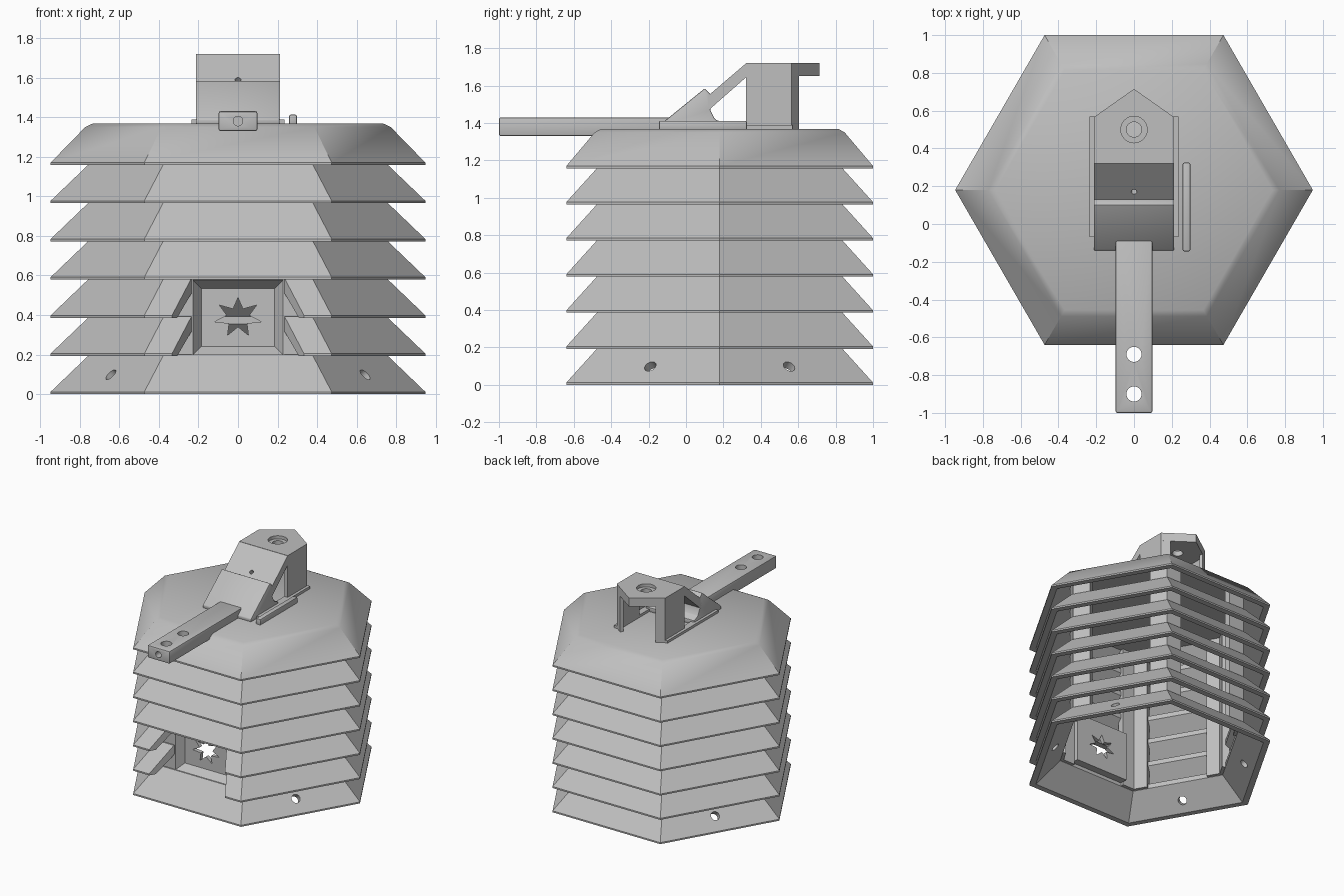
import bpy, bmesh
from math import cos, sin, pi, radians
from mathutils import Vector, Matrix

if "Cube" in bpy.data.objects:
    bpy.data.objects.remove(bpy.data.objects["Cube"], do_unlink=True)

CY = 0.18            # hexagon centre in y
PITCH = 0.193        # louver spacing
OPEN = 0.235         # half width of the opening in every wall
C30 = cos(pi / 6)

grey = bpy.data.materials.new("light_grey")
grey.use_nodes = True
grey.diffuse_color = (0.52, 0.52, 0.52, 1)
grey.node_tree.nodes["Principled BSDF"].inputs["Base Color"].default_value = (0.52, 0.52, 0.52, 1)


def finish(name, bm):
    bmesh.ops.remove_doubles(bm, verts=bm.verts, dist=1e-5)
    bmesh.ops.recalc_face_normals(bm, faces=bm.faces)
    mesh = bpy.data.meshes.new(name)
    bm.to_mesh(mesh)
    bm.free()
    mesh.materials.append(grey)
    ob = bpy.data.objects.new(name, mesh)
    bpy.context.collection.objects.link(ob)
    return ob


def prism(name, pts, axis, lo, hi):
    """Extrude a 2D outline along x (pts are y,z), y (x,z) or z (x,y)."""
    place = {"x": lambda a, b, t: (t, a, b), "y": lambda a, b, t: (a, t, b),
             "z": lambda a, b, t: (a, b, t)}[axis]
    bm = bmesh.new()
    rings = [[bm.verts.new(place(a, b, t)) for a, b in pts] for t in (lo, hi)]
    n = len(pts)
    bm.faces.new(rings[0])
    bm.faces.new(rings[1])
    for i in range(n):
        j = (i + 1) % n
        bm.faces.new((rings[0][i], rings[0][j], rings[1][j], rings[1][i]))
    return finish(name, bm)


def box(name, x0, x1, y0, y1, z0, z1):
    return prism(name, [(x0, y0), (x1, y0), (x1, y1), (x0, y1)], "z", z0, z1)


def hex_sweep(name, profile, z):
    """Sweep a closed (apothem, height) profile round the hexagon."""
    bm = bmesh.new()
    rings = []
    for k in range(6):
        c, s = cos(k * pi / 3) / C30, sin(k * pi / 3) / C30
        rings.append([bm.verts.new((a * c, CY + a * s, z + h)) for a, h in profile])
    n = len(profile)
    for k in range(6):
        r, q = rings[k], rings[(k + 1) % 6]
        for i in range(n):
            j = (i + 1) % n
            bm.faces.new((r[i], q[i], q[j], r[j]))
    bmesh.ops.remove_doubles(bm, verts=bm.verts, dist=1e-5)
    bmesh.ops.dissolve_degenerate(bm, edges=bm.edges, dist=1e-5)
    return finish(name, bm)


def cylinder(pos, direction, r, depth):
    bm = bmesh.new()
    turn = Vector(direction).to_track_quat("Z", "Y").to_matrix().to_4x4()
    bmesh.ops.create_cone(bm, cap_ends=True, segments=32, radius1=r, radius2=r,
                          depth=depth, matrix=Matrix.Translation(pos) @ turn)
    return finish("cutter", bm)


def apply_modifier(ob, mod):
    bpy.ops.object.select_all(action="DESELECT")
    bpy.context.view_layer.objects.active = ob
    ob.select_set(True)
    bpy.ops.object.modifier_apply(modifier=mod.name)


def cut(ob, *cutters):
    for c in cutters:
        c.hide_render = True
        mod = ob.modifiers.new("cut", "BOOLEAN")
        mod.operation, mod.solver, mod.object = "DIFFERENCE", "EXACT", c
        apply_modifier(ob, mod)
        bpy.data.objects.remove(c, do_unlink=True)


def bevel(ob, width, segments=2):
    mod = ob.modifiers.new("bevel", "BEVEL")
    mod.width, mod.segments = width, segments
    apply_modifier(ob, mod)


# Louvers: thin sloping hexagonal skirts
slat = [(0.775, 0), (0.82, 0), (0.82, 0.012), (0.65, 0.2), (0.61, 0.2), (0.61, 0.163)]
for i in range(6):
    louver = hex_sweep(f"louver_{i + 1}", slat, i * PITCH)
    if i == 0:
        # Fixing holes in the four side walls
        for k in (-1, 1, 5, 7):
            a = k * pi / 6
            pos = (0.725 * cos(a), CY + 0.725 * sin(a), 0.083)
            cut(louver, cylinder(pos, (cos(a), sin(a), 0.9), 0.033, 0.2))
    if i in (1, 2):
        # Flared gap for the front window
        flare = [(-OPEN, -0.3), (-OPEN, -0.47), (-0.345, -0.66),
                 (0.345, -0.66), (OPEN, -0.47), (OPEN, -0.3)]
        cut(louver, prism("cutter", flare, "z", 0.15, 0.62))

# Roof: the top skirt closed by a flat lid
hex_sweep("roof", [(0.775, 0), (0.82, 0), (0.82, 0.012), (0.668, 0.192), (0.635, 0.21),
                   (0, 0.21), (0, 0.165), (0.61, 0.165)], 6 * PITCH)

# Corner posts: V-shaped walls joining the louvers
R_OUT, THICK = 0.64 / C30, 0.055
for k in range(6):
    corner = [Vector((cos((k + d) * pi / 3), sin((k + d) * pi / 3))) * R_OUT for d in (-1, 0, 1)]
    mid = corner[1]
    wing = R_OUT / 2 - OPEN
    outline = [mid]
    inner = [mid * ((0.64 - THICK) / 0.64)]
    ends = []
    for other in (corner[0], corner[2]):
        p = mid + (other - mid).normalized() * wing
        ends.append((p, p - (mid + other).normalized() * THICK))
    outline = [ends[0][0], mid, ends[1][0], ends[1][1], inner[0], ends[0][1]]
    prism(f"corner_post_{k + 1}", [(p.x, p.y + CY) for p in outline], "z", 0.165, 1.34)

# Front window: dished panel with a leaf-shaped hole
panel = box("window_panel", -0.236, 0.236, -0.462, -0.37, 0.19, 0.585)
bm = bmesh.new()
bm.from_mesh(panel.data)
bm.faces.ensure_lookup_table()
front = min(bm.faces, key=lambda f: f.calc_center_median().y)
bmesh.ops.inset_region(bm, faces=[front], thickness=0.012)
bmesh.ops.inset_region(bm, faces=[front], thickness=0.06)
bmesh.ops.translate(bm, verts=front.verts, vec=(0, 0.06, 0))
bm.to_mesh(panel.data)
bm.free()
leaf = []
for i in range(14):
    a = pi / 2 + i * pi / 7
    r = 0.105 if i % 2 == 0 else 0.05
    leaf.append((1.15 * r * cos(a), 0.388 + 0.95 * r * sin(a)))
cut(panel, prism("cutter", leaf, "y", -0.6, -0.2))

# Mounting arm with two through holes and an end hole
arm = box("mounting_arm", -0.098, 0.098, -1.0, -0.06, 1.33, 1.43)
bevel(arm, 0.01)
cut(arm, cylinder((0, -0.69, 1.38), (0, 0, 1), 0.04, 0.3),
    cylinder((0, -0.9, 1.38), (0, 0, 1), 0.04, 0.3),
    cylinder((0, -1.0, 1.38), (0, 1, 0), 0.024, 0.12))

# Bracket: sloped socket, thin sloped plate, pointed top
W = 0.213
socket = prism("bracket_socket", [(-0.14, 1.365), (-0.14, 1.39), (0.1, 1.585), (0.13, 1.555),
                                  (0.13, 1.47), (0.155, 1.42), (0.2, 1.4), (0.2, 1.365)], "x", -W, W)
bevel(socket, 0.006)
plate = prism("bracket_slope", [(0.1, 1.53), (0.322, 1.72), (0.322, 1.645), (0.1, 1.45)], "x", -W, W)
cut(plate, cylinder((0, 0.17, 1.59), (0, -0.65, 0.76), 0.015, 0.3))
top = prism("bracket_top", [(-W, 0.32), (W, 0.32), (W, 0.565), (0, 0.715), (-W, 0.565)], "z", 1.652, 1.72)
cut(top, cylinder((0, 0.5, 1.72), (0, 0, 1), 0.07, 0.05),
    cylinder((0, 0.5, 1.7), (0, 0, 1), 0.04, 0.3))

# Bracket legs and foot rails on both sides
leg = [(W, 0.32), (W, 0.565), (0.155, 0.605), (0.14, 0.585), (0.183, 0.55), (0.183, 0.32)]
for side, s in (("left", 1), ("right", -1)):
    prism(f"bracket_leg_{side}", [(s * x, y) for x, y in leg], "z", 1.365, 1.66)
    box(f"foot_rail_{side}", s * 0.183, s * 0.235, -0.07, 0.57, 1.365, 1.388)

# Loose guide bar beside the bracket
bar = box("guide_bar", 0.258, 0.298, -0.145, 0.325, 1.36, 1.412)
bevel(bar, 0.008)

# Smooth only the gentle bends
bpy.ops.object.select_all(action="DESELECT")
for ob in bpy.context.collection.objects:
    if ob.type == "MESH":
        ob.select_set(True)
        bpy.context.view_layer.objects.active = ob
bpy.ops.object.shade_smooth_by_angle(angle=radians(30))
